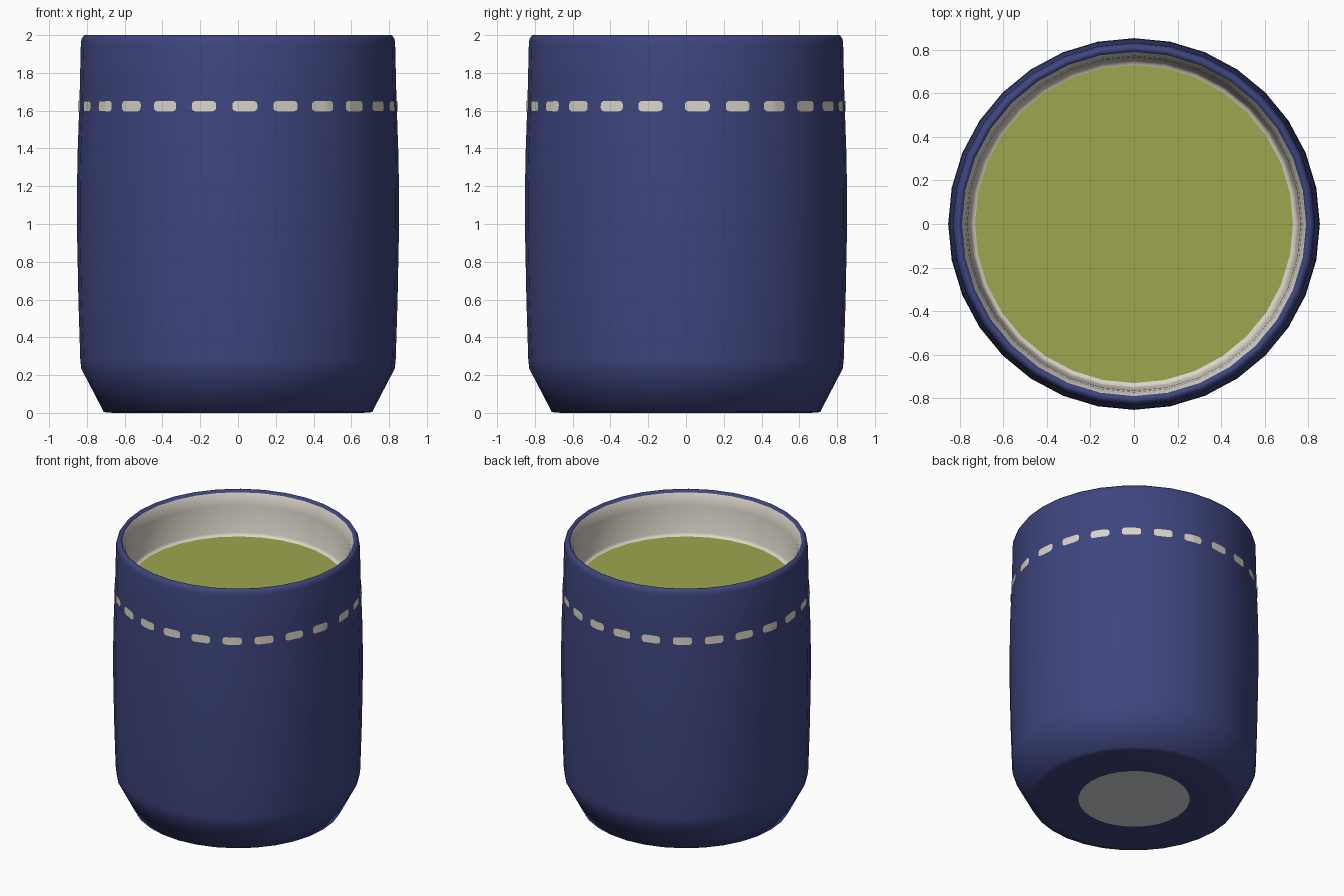
import bpy, bmesh, math

if "Cube" in bpy.data.objects:
    bpy.data.objects.remove(bpy.data.objects["Cube"])

SIDES = 32


def srgb(r, g, b):
    return tuple(((c / 255 + 0.055) / 1.055) ** 2.4 for c in (r, g, b)) + (1.0,)


def material(name, colour):
    m = bpy.data.materials.new(name)
    m.diffuse_color = colour
    m.use_nodes = True
    m.node_tree.nodes["Principled BSDF"].inputs["Base Color"].default_value = m.diffuse_color
    return m


navy = material("navy glaze", srgb(62, 69, 126))
cream = material("cream glaze", srgb(218, 212, 200))
green = material("green tea", srgb(156, 166, 78))
grey = material("grey base", srgb(208, 210, 214))


def finish(name, bm, mat):
    mesh = bpy.data.meshes.new(name)
    bm.to_mesh(mesh)
    bm.free()
    mesh.materials.append(mat)
    mesh.shade_smooth()
    ob = bpy.data.objects.new(name, mesh)
    bpy.context.collection.objects.link(ob)
    return ob


def lathe(name, profile, mat):
    """Revolve (radius, height) points; a zero radius makes a pole."""
    bm = bmesh.new()
    rings = []
    for r, z in profile:
        if r == 0:
            rings.append([bm.verts.new((0, 0, z))] * SIDES)
        else:
            angles = [2 * math.pi * i / SIDES for i in range(SIDES)]
            rings.append([bm.verts.new((r * math.cos(a), r * math.sin(a), z)) for a in angles])
    for low, high in zip(rings, rings[1:]):
        for i in range(SIDES):
            j = (i + 1) % SIDES
            corners = [low[i], low[j], high[j], high[i]]
            bm.faces.new(list(dict.fromkeys(corners)))
    return finish(name, bm, mat)


# Outer shell, from the underside up over the rounded rim
outer = [(0.38, 0), (0.66, 0), (0.71, 0.004), (0.83, 0.235), (0.835, 0.28), (0.845, 0.6),
         (0.851, 0.9), (0.853, 1.1), (0.850, 1.35), (0.843, 1.55), (0.838, 1.7),
         (0.832, 1.96), (0.828, 1.98), (0.815, 2.0), (0.80, 2.0), (0.79, 1.985)]
lathe("cup_shell", outer, navy)

# Unglazed foot, lining and drink
lathe("foot_disc", [(0, 0), (0.38, 0)], grey)
lathe("cup_lining", [(0.79, 1.985), (0.772, 1.95), (0.765, 1.9), (0.752, 1.70),
                     (0.745, 1.685), (0.73, 1.68)], cream)
lathe("tea_surface", [(0.73, 1.68), (0, 1.68)], green)


def wall_radius(angle, z):
    """Distance to the faceted shell wall at an angle and height."""
    for (r0, z0), (r1, z1) in zip(outer[3:], outer[4:]):
        if z0 <= z <= z1:
            r = r0 + (r1 - r0) * (z - z0) / (z1 - z0)
            step = 2 * math.pi / SIDES
            return r * math.cos(step / 2) / math.cos(angle % step - step / 2)


# Painted dashes: thin rounded plates following the wall
bm = bmesh.new()
DASHES, LENGTH, HEIGHT, LEVEL = 24, 0.132, 0.056, 1.624
COLUMNS = 16
for d in range(DASHES):
    centre = math.radians(4.1 + 14.91 * d)
    previous = None
    for i in range(COLUMNS + 1):
        s = -math.cos(math.pi * i / COLUMNS) * LENGTH / 2
        cap = max(0, abs(s) - (LENGTH / 2 - 0.025)) / 0.025
        h = HEIGHT / 2 * (0.35 + 0.65 * math.sqrt(max(0, 1 - cap * cap)))
        a = centre + s / 0.84
        column = []
        for z in (LEVEL - h, LEVEL + h):
            r = wall_radius(a, z) + 0.004
            column.append(bm.verts.new((r * math.cos(a), r * math.sin(a), z)))
        if previous:
            bm.faces.new([previous[0], column[0], column[1], previous[1]])
        previous = column
finish("dash_band", bm, cream)
